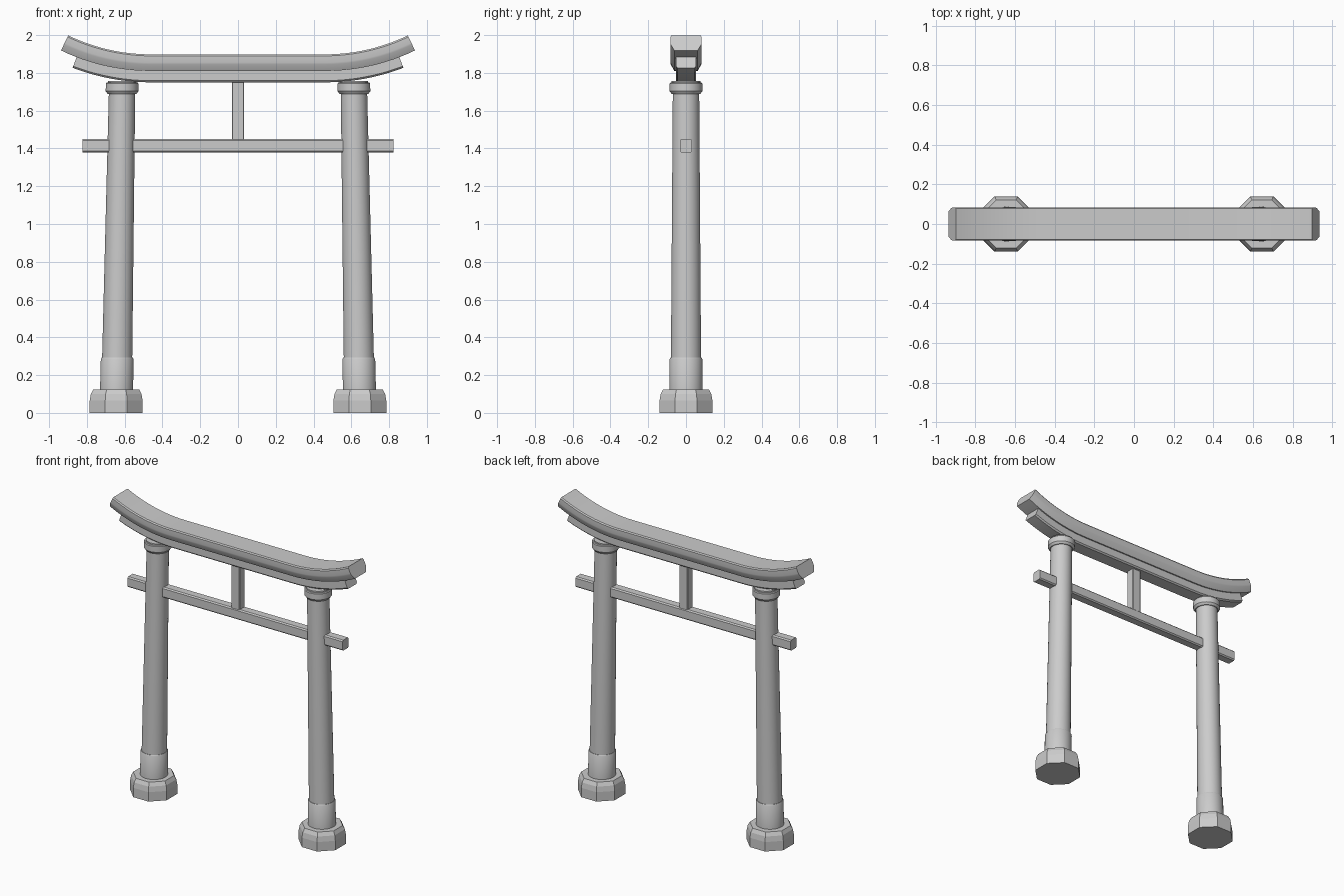
import bpy, bmesh, math

if "Cube" in bpy.data.objects:
    bpy.data.objects.remove(bpy.data.objects["Cube"])

def finish(name, bm, smooth=None):
    bmesh.ops.recalc_face_normals(bm, faces=bm.faces)
    me = bpy.data.meshes.new(name)
    bm.to_mesh(me)
    bm.free()
    ob = bpy.data.objects.new(name, me)
    bpy.context.collection.objects.link(ob)
    if smooth:
        bpy.ops.object.select_all(action='DESELECT')
        ob.select_set(True)
        bpy.context.view_layer.objects.active = ob
        bpy.ops.object.shade_smooth_by_angle(angle=math.radians(smooth))
    return ob

def loft(name, rings, smooth=None):
    bm = bmesh.new()
    rows = [[bm.verts.new(p) for p in r] for r in rings]
    n = len(rows[0])
    for a, b in zip(rows, rows[1:]):
        for i in range(n):
            j = (i + 1) % n
            bm.faces.new((a[i], a[j], b[j], b[i]))
    bm.faces.new(rows[0])
    bm.faces.new(rows[-1])
    return finish(name, bm, smooth)

def turned(name, profile, axis, sides, smooth=None):
    """Stack of rings (radius, z) whose centre follows axis(z)."""
    def ring(r, z):
        return [(axis(z) + r * math.cos((i + .5) * math.tau / sides),
                 r * math.sin((i + .5) * math.tau / sides), z) for i in range(sides)]
    return loft(name, [ring(r, z) for r, z in profile], smooth)

def box(name, lo, hi, bevel):
    bm = bmesh.new()
    bmesh.ops.create_cube(bm, size=1)
    for v in bm.verts:
        v.co = [(a + b) / 2 + c * (b - a) for a, b, c in zip(lo, hi, v.co)]
    long = max(range(3), key=lambda k: hi[k] - lo[k])
    edges = [e for e in bm.edges
             if abs((e.verts[0].co - e.verts[1].co)[long]) > 1e-4]
    bmesh.ops.bevel(bm, geom=edges, offset=bevel, segments=1, affect='EDGES')
    return finish(name, bm)

ARC_X, ARC_R, ARC_Z = 0.46, 1.10, 1.81   # where the lintel curve starts, radius, height

def lintel(name, half, end_deg, steps=12):
    """Sweep a symmetric (y, h) section along a beam with upturned ends."""
    section = half + [(-y, h) for y, h in reversed(half)]
    right = []
    for i in range(steps + 1):
        t = math.radians(end_deg) * i / steps
        right.append([(ARC_X + (ARC_R - h) * math.sin(t), y,
                       ARC_Z + ARC_R - (ARC_R - h) * math.cos(t)) for y, h in section])
    left = [[(-x, y, z) for x, y, z in r] for r in reversed(right)]
    return loft(name, left + right, 20)

# pillars, leaning slightly inward, on octagonal stones
for side, s in (("left", -1), ("right", 1)):
    lean = lambda z, s=s: s * (0.645 - 0.0183 * z)
    k = 1 / math.cos(math.pi / 8)
    turned(side + "_base_stone", [(.14 * k, 0), (.14 * k, .065), (.134 * k, .1), (.121 * k, .125)],
           lambda z, s=s: s * .645, 8)
    turned(side + "_pillar", [(.08, .1), (.08, .3), (.07, 1.72)], lean, 32, 30)
    turned(side + "_pillar_sleeve", [(.088, .12), (.087, .285), (.083, .292)], lean, 32, 30)
    turned(side + "_pillar_cap", [(.076, 1.688), (.087, 1.703), (.087, 1.743), (.083, 1.748),
                                  (.076, 1.748), (.076, 1.757)], lean, 32, 30)

# tie beam and centre strut
box("tie_beam", (-.823, -.033, 1.378), (.823, .033, 1.45), .008)
box("centre_strut", (-.033, -.028, 1.445), (.033, .028, 1.76), .004)

# stacked curved lintels
lintel("lower_lintel", [(.044, -.06), (.053, -.051), (.053, .002)], 21)
lintel("upper_lintel", [(.062, 0), (.081, .035), (.083, .045), (.083, .08), (.077, .088)], 25.7)
